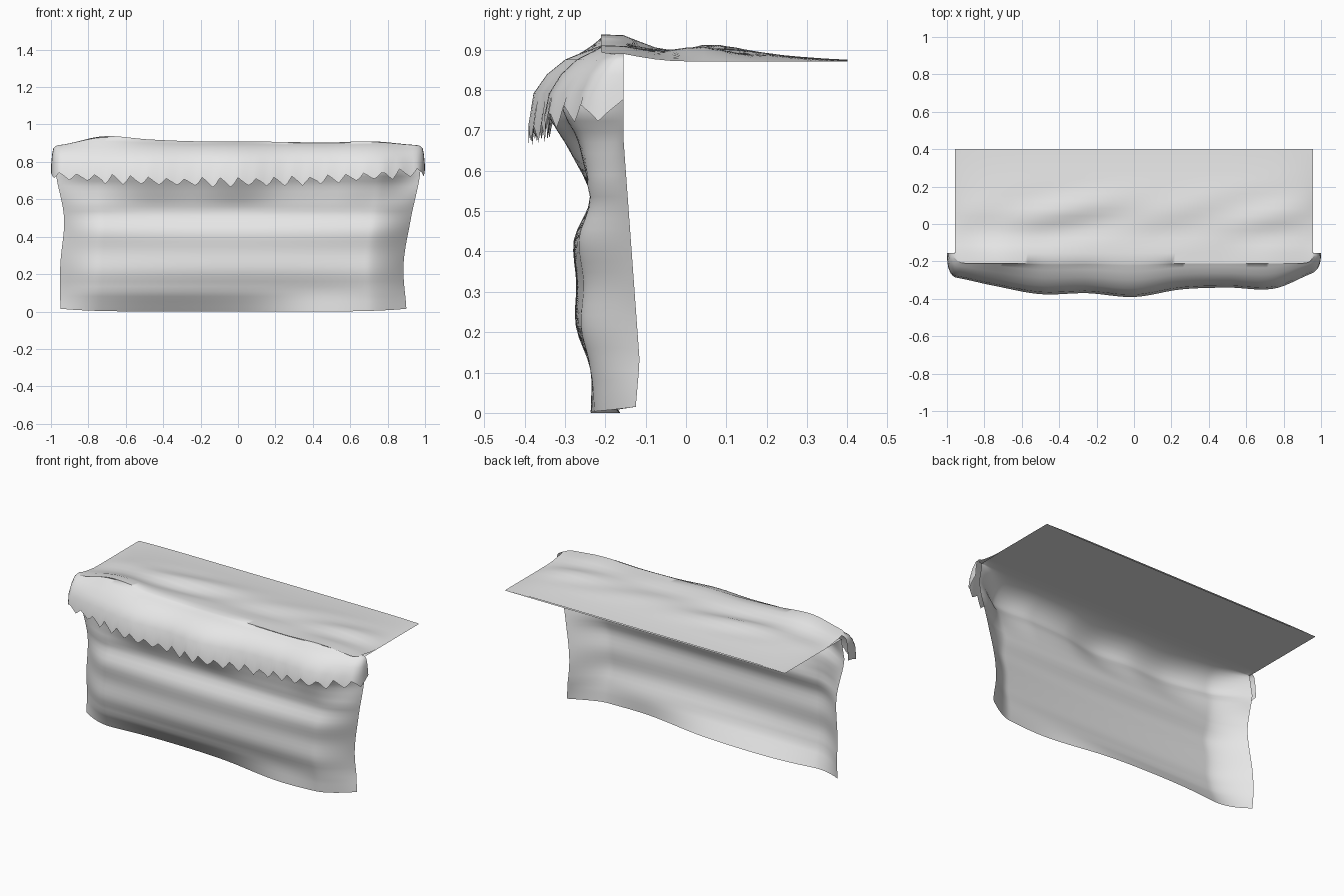
import bpy
import math
import random

random.seed(4)
if "Cube" in bpy.data.objects:
    bpy.data.objects.remove(bpy.data.objects["Cube"])

colour = (0.8, 0.8, 0.8, 1)
grey = bpy.data.materials.new("plain_grey")
grey.use_nodes = True
grey.diffuse_color = colour
grey.node_tree.nodes["Principled BSDF"].inputs["Base Color"].default_value = colour

COLUMNS = 110
LEDGE = 0.87        # height of the flat ledge
REAR = -0.155       # rear edge of the wall
BACK = 0.4          # rear edge of the ledge
BROW = -0.395       # foremost point of the overhang
HALF = 0.957        # half width of the ledge
SHOULDER = 0.75     # height where the wall rounds over


def curve(values, u):
    """Smooth curve through evenly spaced values, u from 0 to 1."""
    last = len(values) - 1
    pos = min(max(u, 0), 1) * last
    i = min(int(pos), last - 1)
    s = pos - i
    a, b, c, d = (values[min(max(i + k, 0), last)] for k in (-1, 0, 1, 2))
    slope_b, slope_c = (c - a) / 2, (d - b) / 2
    bend = 3 * (c - b) - 2 * slope_b - slope_c
    return b + s * (slope_b + s * (bend + s * (slope_b + slope_c - 2 * (c - b))))


def along(values, t):
    """Same curve, with t running from -1 at one end to 1 at the other."""
    return curve(values, (t + 1) / 2)


def clamp(value):
    return min(max(value, 0), 1)


def loft(name, rows, place):
    """Sheet whose points come from place(row, column, t)."""
    verts = [place(row, col, 2 * col / COLUMNS - 1)
             for row in rows for col in range(COLUMNS + 1)]
    width = COLUMNS + 1
    faces = []
    for r in range(len(rows) - 1):
        for col in range(COLUMNS):
            start = r * width + col
            faces.append((start, start + 1, start + width + 1, start + width))
    mesh = bpy.data.meshes.new(name)
    mesh.from_pydata(verts, [], faces)
    mesh.materials.append(grey)
    obj = bpy.data.objects.new(name, mesh)
    bpy.context.collection.objects.link(obj)
    bpy.ops.object.select_all(action='DESELECT')
    obj.select_set(True)
    bpy.context.view_layer.objects.active = obj
    bpy.ops.object.shade_smooth_by_angle(angle=math.radians(60))


# Shapes that vary along the length
brow = [-0.28, -0.33, -0.375, -0.37, -0.39, -0.35, -0.34, -0.345, -0.25]
ridge = [0.3, 1, 0.75, 0.6, 0.6, 0.55, 0.5, 0.6, 0.3]
foot = [-0.2, -0.16, -0.17, -0.23, -0.21]
# Shapes that vary with height, and the rise and fall of the upper ground
front_profile = [-0.235, -0.237, -0.273, -0.272, -0.278, -0.238, -0.288, -0.35]
left_width = [0.95, 0.95, 0.93, 0.975]
right_width = [0.9, 0.885, 0.925, 0.975]
ground = [0.935, 0.905, 0.915, 0.9, 0.886, 0.877]


# Wall rows: front y, height, how far it follows the brow
wall_rows = []
for i in range(29):
    up = i / 28
    follow = clamp((up - 0.75) / 0.17)
    wall_rows.append((curve(front_profile, up), SHOULDER * up, follow))
for i in range(1, 7):
    ang = math.radians(15 * i)
    reach = math.cos(ang)
    wall_rows.append((REAR - 0.195 * reach, SHOULDER + 0.118 * math.sin(ang), reach))
for y in (-0.1, 0.1, BACK):
    wall_rows.append((y, LEDGE - 0.002, 0))


def place_wall(row, col, t):
    y, z, follow = row
    up = z / SHOULDER
    half = curve(left_width if t < 0 else right_width, up)
    half += (HALF - half) * clamp((z - SHOULDER) / 0.1)
    rear = max(y, REAR + 0.04 * max(0, 1 - abs(z - 0.13) / 0.55))
    if y > REAR - 0.001:
        rear = y
    low = max(0, 1 - z / 0.1)
    y += follow * (along(brow, t) - BROW) + low * (along(foot, t) - foot[3])
    # bulge fades towards the ends
    y += 0.03 * t * t * math.sin(math.pi * clamp((up - 0.15) / 0.55))
    # ends sweep back gently towards the open rear
    depth = 1 - max(0, (abs(t) - 0.78) / 0.22) ** 1.6
    return t * half, rear + (y - rear) * depth, z + low * 0.015 * t ** 6


# Cover rows: front y, height, how far it follows the brow
cover_rows = []
for i in range(7):
    ang = math.radians(15 * i)
    reach = math.cos(ang)
    cover_rows.append((BROW + 0.185 * (1 - reach ** 2), 0.74 + 0.197 * math.sin(ang), reach))
for i in range(15):
    u = i / 14
    cover_rows.append((REAR + (BACK - REAR) * u, curve(ground, u), 0))

teeth = [random.uniform(0.014, 0.028) for col in range(COLUMNS + 1)]
tooth_shape = (1, 0.4, -0.3, -1, -0.2)


def place_cover(row, col, t):
    y, z, follow = row
    # tight rounded corners that wrap onto the ends
    ang = max(0, abs(t) - 0.9) * 5 * math.pi
    f = math.copysign(0.95 + 0.05 * math.sin(ang), t) if ang else t * 0.95 / 0.9
    rear = max(y, REAR)
    y += follow * (along(brow, f) - BROW)
    y = rear + (y - rear) * max(math.cos(ang), 0) ** 0.7
    if row is cover_rows[0]:
        # ragged hem of tips and notches
        z = 0.69 + 0.05 * f * f + 0.01 * f + teeth[col // 3] * tooth_shape[col % 5]
    elif z > LEDGE:
        # ridge height at the brow, calmer ground behind it
        mix = clamp((rear - REAR) / 0.15)
        level = along(ridge, f) * (1 - mix) + 0.75 * (1 - f ** 8) * mix
        calm = max(0, 1 - abs(rear - 0.04) / 0.2) * (1 - f ** 6)
        ripple = 0.011 * calm * math.sin(7 * f - 24 * rear) * math.cos(3 * f + 1)
        z = max(LEDGE + (z - LEDGE) * level + ripple, LEDGE + 0.001)
    return f * (HALF + (1 - HALF) * follow), y, z


loft("wall_and_ledge", wall_rows, place_wall)
loft("ragged_top_cover", cover_rows, place_cover)
